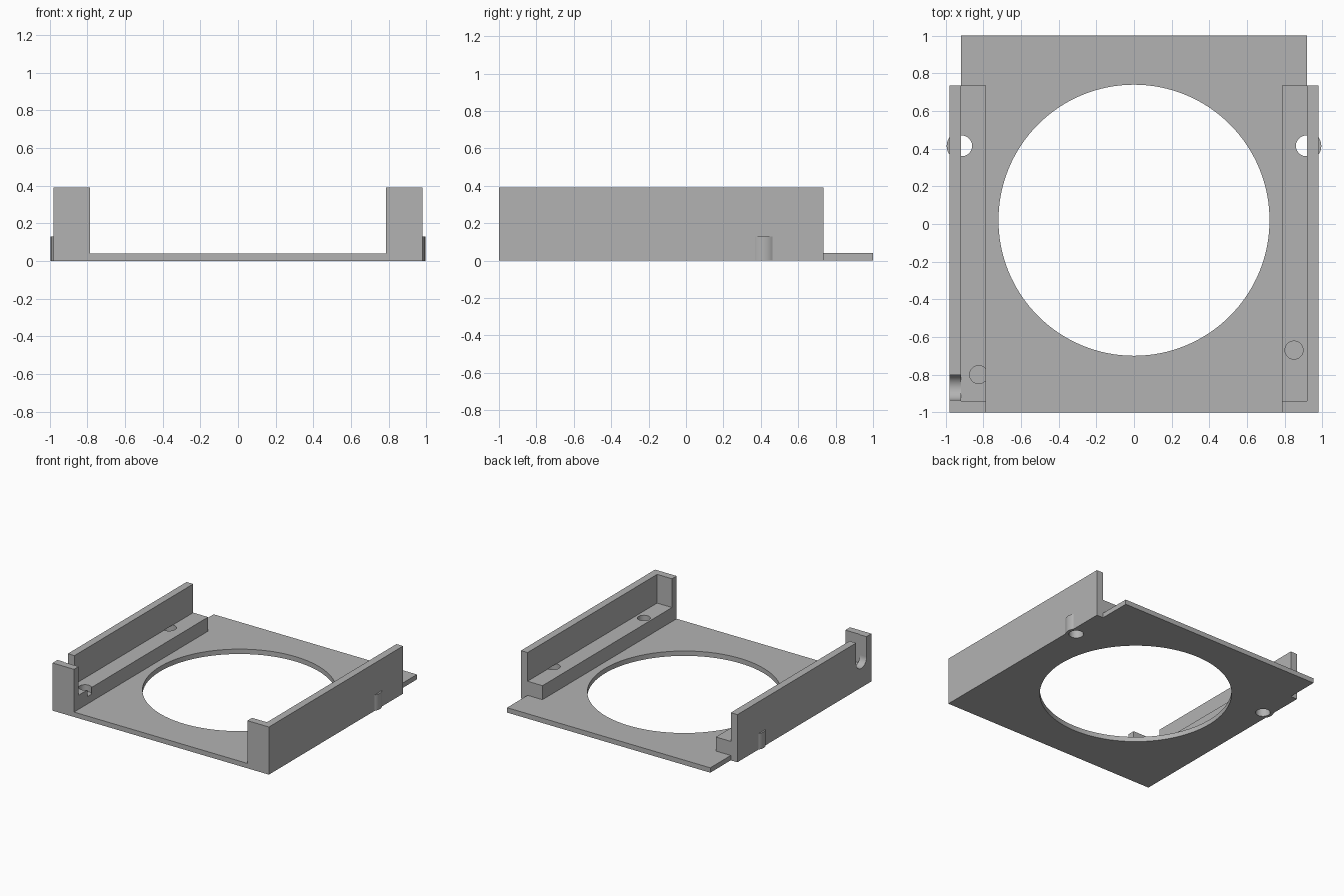
import bpy
import bmesh
from math import radians
from mathutils import Matrix

default = bpy.data.objects.get("Cube")
if default:
    bpy.data.objects.remove(default, do_unlink=True)

WALL_X, LEDGE_X, INNER_X = 0.98, 0.92, 0.785
FRONT, BLOCK_Y, RAIL_BACK, BACK = -1.0, -0.94, 0.735, 1.0
PLATE_Z, LEDGE_Z, TOP_Z = 0.04, 0.155, 0.39

grey = bpy.data.materials.new("plain grey")
grey.use_nodes = True
grey.diffuse_color = (0.45, 0.45, 0.45, 1)
grey.node_tree.nodes["Principled BSDF"].inputs["Base Color"].default_value = (0.45, 0.45, 0.45, 1)


def finish(name, bm):
    bmesh.ops.recalc_face_normals(bm, faces=bm.faces)
    mesh = bpy.data.meshes.new(name)
    bm.to_mesh(mesh)
    bm.free()
    mesh.materials.append(grey)
    obj = bpy.data.objects.new(name, mesh)
    bpy.context.collection.objects.link(obj)
    return obj


def prism(name, points, vector):
    """Extrude a closed outline along a vector."""
    bm = bmesh.new()
    face = bm.faces.new([bm.verts.new(p) for p in points])
    new = bmesh.ops.extrude_face_region(bm, geom=[face])["geom"]
    bmesh.ops.translate(bm, vec=vector, verts=[v for v in new if isinstance(v, bmesh.types.BMVert)])
    return finish(name, bm)


def box(name, x, y, z):
    outline = [(x[0], y[0], z[0]), (x[1], y[0], z[0]), (x[1], y[1], z[0]), (x[0], y[1], z[0])]
    return prism(name, outline, (0, 0, z[1] - z[0]))


def cylinder(name, x, y, z, radius, segments=48):
    bm = bmesh.new()
    bmesh.ops.create_cone(bm, cap_ends=True, segments=segments, radius1=radius, radius2=radius,
                          depth=z[1] - z[0], matrix=Matrix.Translation((x, y, sum(z) / 2)))
    return finish(name, bm)


def combine(obj, other, operation="DIFFERENCE"):
    """Apply a boolean and discard the helper."""
    mod = obj.modifiers.new("combine", "BOOLEAN")
    mod.operation, mod.solver, mod.object = operation, "EXACT", other
    bpy.ops.object.select_all(action="DESELECT")
    bpy.context.view_layer.objects.active = obj
    obj.select_set(True)
    bpy.ops.object.modifier_apply(modifier=mod.name)
    bpy.data.objects.remove(other, do_unlink=True)


# Floor plate with wider back tab and round opening
half = [(INNER_X, FRONT), (INNER_X, RAIL_BACK), (LEDGE_X, RAIL_BACK), (LEDGE_X, BACK)]
outline = half + [(-x, y) for x, y in reversed(half)]
plate = prism("floor_plate", [(x, y, 0) for x, y in outline], (0, 0, PLATE_Z))
combine(plate, cylinder("opening_cutter", 0, 0.02, (-0.1, 0.2), 0.72, 128))
parts = [plate]

# Side rails: stepped profile, front end block, bulge and screw hole
for side, name, pin_x, pin_y in ((1, "left", 0.85, -0.67), (-1, "right", -0.825, -0.80)):
    profile = [(INNER_X, 0), (WALL_X, 0), (WALL_X, TOP_Z), (LEDGE_X, TOP_Z),
               (LEDGE_X, LEDGE_Z), (INNER_X, LEDGE_Z)]
    rail = prism(name + "_rail", [(side * x, BLOCK_Y, z) for x, z in profile],
                 (0, RAIL_BACK - BLOCK_Y, 0))
    combine(rail, cylinder("bulge", side * 0.915, 0.415, (0, 0.13), 0.08), "UNION")
    combine(rail, cylinder("screw_cutter", side * 0.915, 0.415, (-0.1, LEDGE_Z + 0.001), 0.055))
    combine(rail, cylinder("pin_cutter", pin_x, pin_y, (0.1, LEDGE_Z + 0.01), 0.048))

    # Round-bottomed cable slot through the right wall
    if side < 0:
        slot = cylinder("slot_cutter", 0, 0, (-0.05, 0.05), 0.067)
        slot.data.transform(Matrix.Translation((-0.955, -0.868, LEDGE_Z + 0.068))
                            @ Matrix.Rotation(radians(90), 4, "Y"))
        combine(rail, slot)
        combine(rail, box("slot_cutter", (-1.05, -0.905), (-0.935, -0.801), (LEDGE_Z + 0.068, 0.5)))

    block = box(name + "_front_block", sorted((side * INNER_X, side * WALL_X)),
                (FRONT, BLOCK_Y), (0, TOP_Z))
    parts += [rail, block]

# Smooth round walls, keep edges sharp
bpy.ops.object.select_all(action="DESELECT")
for obj in parts:
    obj.select_set(True)
bpy.context.view_layer.objects.active = plate
bpy.ops.object.shade_smooth_by_angle(angle=radians(30))
